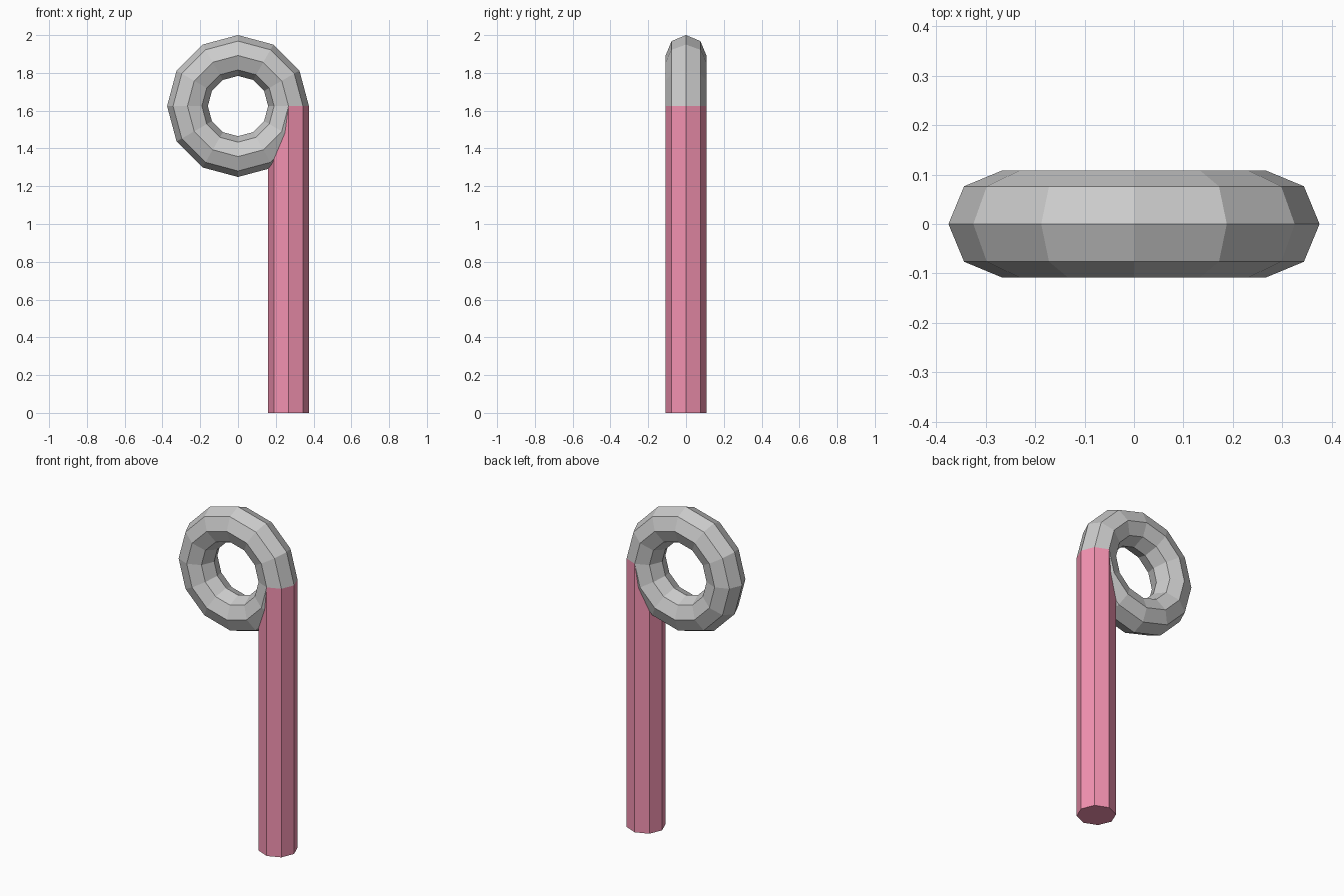
import bpy, math

if "Cube" in bpy.data.objects:
    bpy.data.objects.remove(bpy.data.objects["Cube"])

RING_R, TUBE_R = 0.2675, 0.108
RING_Z = 2.0 - RING_R - TUBE_R

# Upright twelve-segment ring with an octagonal section
bpy.ops.mesh.primitive_torus_add(
    major_segments=12, minor_segments=8, major_radius=RING_R, minor_radius=TUBE_R,
    location=(0, 0, RING_Z), rotation=(math.pi / 2, 0, 0))
ring = bpy.context.object
ring.name = "ring_head"

# Octagonal shaft running from the ground into the right side of the ring
bpy.ops.mesh.primitive_cylinder_add(
    vertices=8, radius=TUBE_R, depth=RING_Z, location=(RING_R, 0, RING_Z / 2))
shaft = bpy.context.object
shaft.name = "shaft"

# Pink shaft colour
pink = bpy.data.materials.new("pink")
pink.diffuse_color = (0.9, 0.29, 0.44, 1)
pink.use_nodes = True
pink.node_tree.nodes["Principled BSDF"].inputs["Base Color"].default_value = pink.diffuse_color
shaft.data.materials.append(pink)

# Flat faces throughout
for obj in (ring, shaft):
    obj.data.shade_flat()
